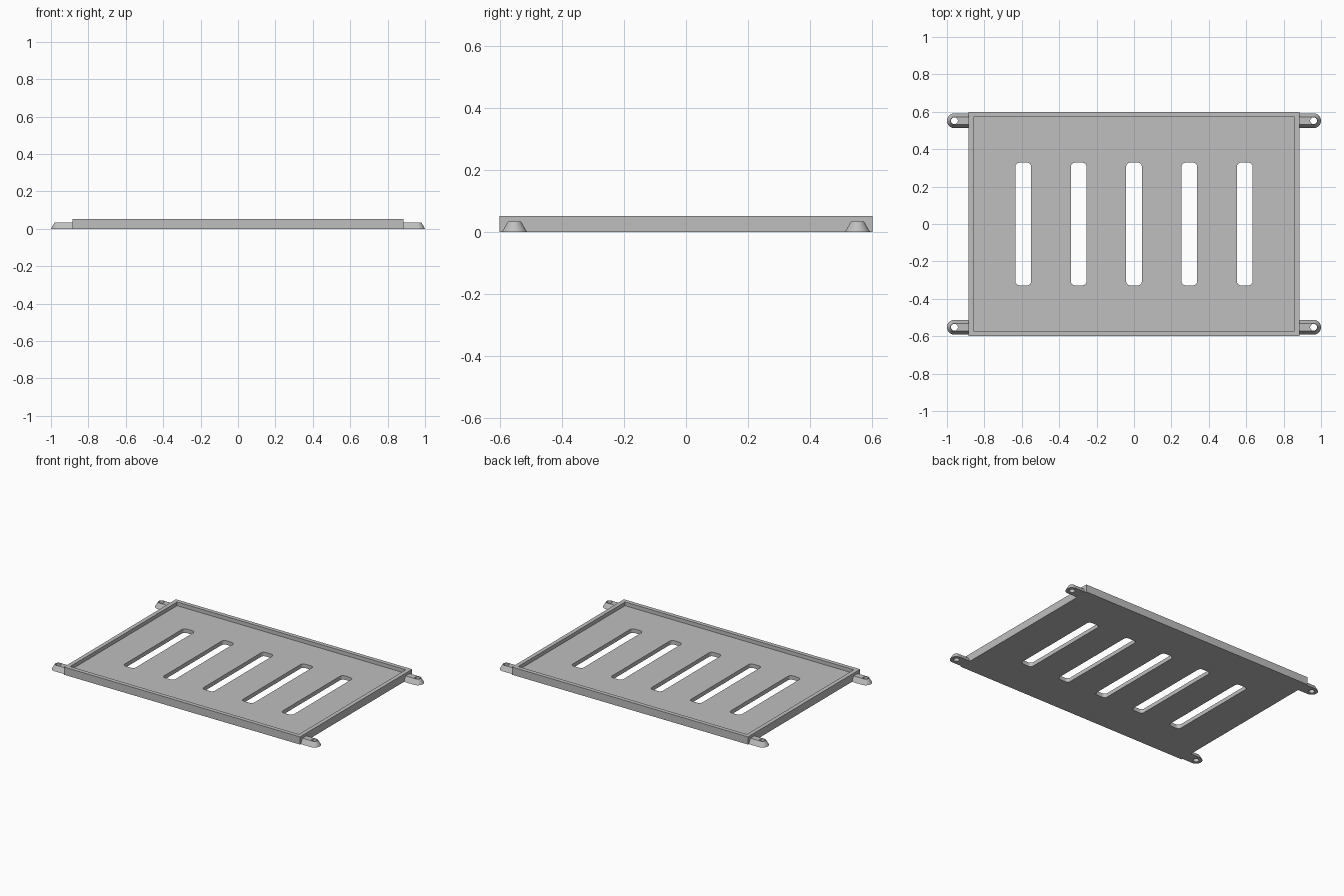
import bpy
import bmesh
from math import cos, sin, pi

if "Cube" in bpy.data.objects:
    bpy.data.objects.remove(bpy.data.objects["Cube"], do_unlink=True)

HALF_X, HALF_Y, HEIGHT = 0.885, 0.6, 0.052
WALL, FLOOR = 0.028, 0.027
EAR_X, EAR_Y, EAR_R, EAR_H = 0.96, 0.552, 0.04, 0.033

grey = bpy.data.materials.new("light grey")
grey.use_nodes = True
colour = (0.52, 0.52, 0.52, 1)
grey.diffuse_color = colour
grey.node_tree.nodes["Principled BSDF"].inputs["Base Color"].default_value = colour


def loft(name, bottom, top, z0, z1):
    """Solid between two outlines with matching points."""
    bm = bmesh.new()
    low = [bm.verts.new((x, y, z0)) for x, y in bottom]
    high = [bm.verts.new((x, y, z1)) for x, y in top]
    bm.faces.new(low)
    bm.faces.new(high)
    n = len(low)
    for i in range(n):
        j = (i + 1) % n
        bm.faces.new((low[i], low[j], high[j], high[i]))
    bmesh.ops.recalc_face_normals(bm, faces=bm.faces)
    mesh = bpy.data.meshes.new(name)
    bm.to_mesh(mesh)
    bm.free()
    mesh.materials.append(grey)
    obj = bpy.data.objects.new(name, mesh)
    bpy.context.collection.objects.link(obj)
    return obj


def rounded_rect(cx, cy, hx, hy, r=0, steps=6):
    if r == 0:
        return [(cx - hx, cy - hy), (cx + hx, cy - hy), (cx + hx, cy + hy), (cx - hx, cy + hy)]
    pts = []
    for k, (sx, sy) in enumerate([(1, 1), (-1, 1), (-1, -1), (1, -1)]):
        for i in range(steps + 1):
            a = (k + i / steps) * pi / 2
            pts.append((cx + sx * (hx - r) + r * cos(a), cy + sy * (hy - r) + r * sin(a)))
    return pts


def circle(cx, cy, r, n=32):
    return [(cx + r * cos(2 * pi * i / n), cy + r * sin(2 * pi * i / n)) for i in range(n)]


def cut(obj, cutter):
    """Subtract the cutter, then discard it."""
    mod = obj.modifiers.new("cut", "BOOLEAN")
    mod.operation = "DIFFERENCE"
    mod.solver = "EXACT"
    mod.object = cutter
    bpy.context.view_layer.objects.active = obj
    bpy.ops.object.modifier_apply(modifier=mod.name)
    bpy.data.objects.remove(cutter, do_unlink=True)


def smooth(obj):
    bpy.ops.object.select_all(action="DESELECT")
    obj.select_set(True)
    bpy.context.view_layer.objects.active = obj
    bpy.ops.object.shade_smooth_by_angle(angle=pi / 6)


# Shallow tray with a raised rim
outline = rounded_rect(0, 0, HALF_X, HALF_Y)
tray = loft("slotted_tray", outline, outline, 0, HEIGHT)
pocket = rounded_rect(0, 0, HALF_X - WALL, HALF_Y - WALL)
cut(tray, loft("pocket_cutter", pocket, pocket, FLOOR, 0.1))

# Five long slots through the floor
for i in range(-2, 3):
    slot = rounded_rect(i * 0.296, 0, 0.042, 0.328, 0.022)
    cut(tray, loft("slot_cutter", slot, slot, -0.1, 0.1))
smooth(tray)


# Tapered mounting ears with a screw hole at each corner
def ear_outline(sx, sy, r, steps=16):
    root = HALF_X - WALL / 2
    pts = [(root, -r)]
    for i in range(steps + 1):
        a = -pi / 2 + pi * i / steps
        pts.append((EAR_X + r * cos(a), r * sin(a)))
    pts.append((root, r))
    return [(sx * x, sy * EAR_Y + y) for x, y in pts]


for sx, side in ((1, "left"), (-1, "right")):
    for sy, end in ((-1, "front"), (1, "back")):
        ear = loft(f"{end}_{side}_ear", ear_outline(sx, sy, EAR_R),
                   ear_outline(sx, sy, EAR_R * 0.53), 0, EAR_H)
        hole = circle(sx * EAR_X, sy * EAR_Y, 0.018)
        cut(ear, loft("hole_cutter", hole, hole, -0.1, 0.1))
        smooth(ear)
